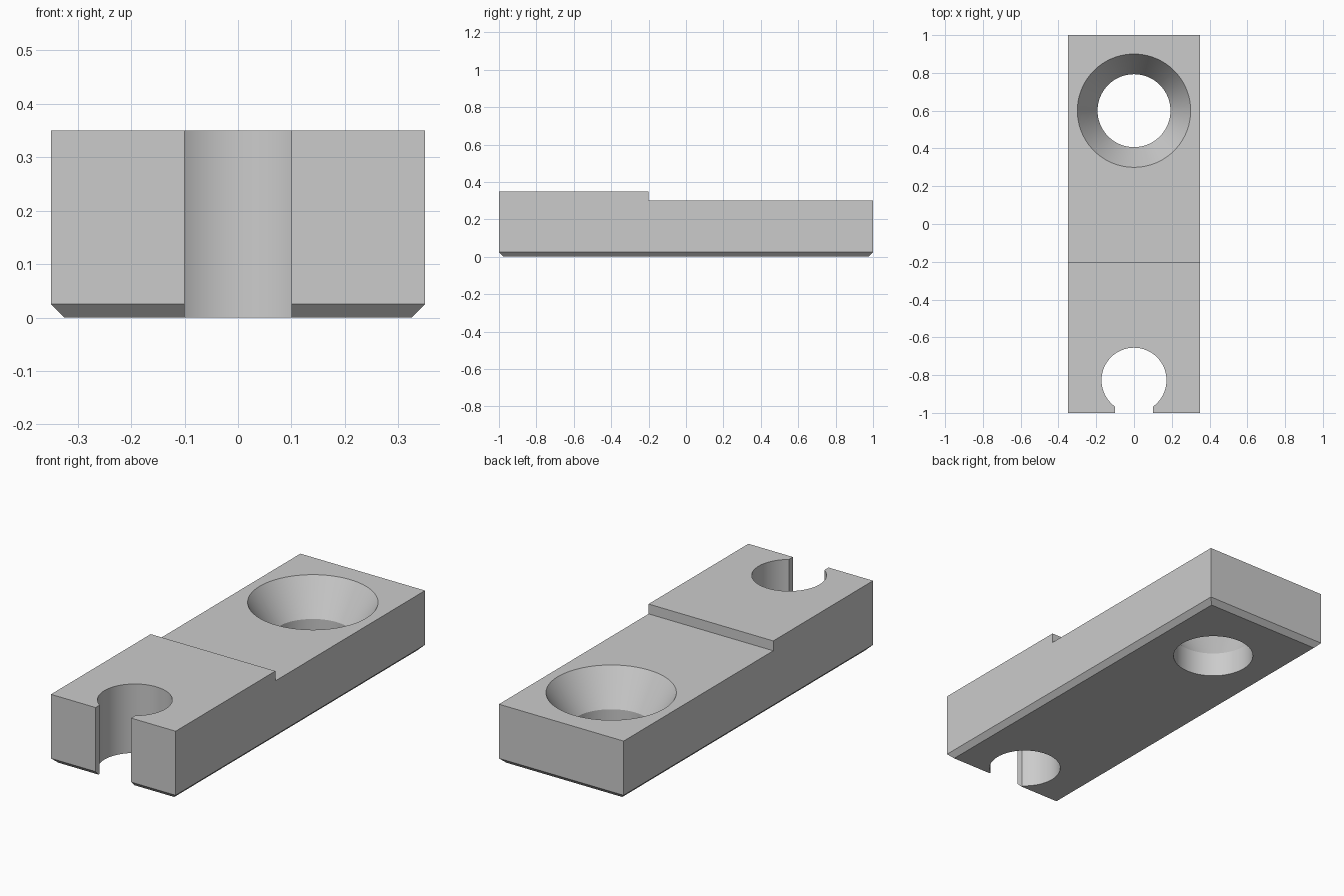
import bpy, bmesh, math
from mathutils import Matrix

cube = bpy.data.objects.get("Cube")
if cube:
    bpy.data.objects.remove(cube, do_unlink=True)

HALF_W = 0.35
CHAMFER = 0.025
SEGMENTS = 96

grey = bpy.data.materials.new("plain_grey")
grey.use_nodes = True
colour = (0.6, 0.6, 0.6, 1)
grey.diffuse_color = colour
grey.node_tree.nodes["Principled BSDF"].inputs["Base Color"].default_value = colour


def make_object(name, bm):
    bmesh.ops.recalc_face_normals(bm, faces=bm.faces)
    mesh = bpy.data.meshes.new(name)
    bm.to_mesh(mesh)
    bm.free()
    mesh.materials.append(grey)
    obj = bpy.data.objects.new(name, mesh)
    bpy.context.collection.objects.link(obj)
    return obj


def frustum(name, y, z0, z1, r0, r1):
    bm = bmesh.new()
    bmesh.ops.create_cone(bm, cap_ends=True, segments=SEGMENTS, radius1=r0, radius2=r1,
                          depth=z1 - z0, matrix=Matrix.Translation((0, y, (z0 + z1) / 2)))
    return make_object(name, bm)


# Stepped plate: side profile extruded across the width
bm = bmesh.new()
profile = [(-1, 0), (1, 0), (1, 0.3), (-0.2, 0.3), (-0.2, 0.35), (-1, 0.35)]
side = bm.faces.new([bm.verts.new((-HALF_W, y, z)) for y, z in profile])
new = bmesh.ops.extrude_face_region(bm, geom=[side])["geom"]
bmesh.ops.translate(bm, vec=(2 * HALF_W, 0, 0),
                    verts=[v for v in new if isinstance(v, bmesh.types.BMVert)])
bmesh.ops.recalc_face_normals(bm, faces=bm.faces)

# Chamfer around the underside
bottom = [e for e in bm.edges if all(v.co.z < 0.001 for v in e.verts)]
bmesh.ops.bevel(bm, geom=bottom, offset=CHAMFER, segments=1, affect='EDGES')
plate = make_object("mounting_plate", bm)

# Open slot to the front edge
bm = bmesh.new()
bmesh.ops.create_cube(bm, size=1, matrix=Matrix.Translation((0, -1, 0.2))
                      @ Matrix.Diagonal((0.2, 0.35, 0.8, 1)))
cutters = [make_object("slot_cutter", bm)]

# Keyhole bore, screw hole and its countersink (cone carried past the top face)
sink_z, sink_r, top_r = 0.125, 0.193, 0.3
slope = (top_r - sink_r) / (0.3 - sink_z)
cutters += [
    frustum("keyhole_cutter", -0.827, -0.2, 0.6, 0.172, 0.172),
    frustum("screw_hole_cutter", 0.6, -0.2, 0.2, sink_r, sink_r),
    frustum("countersink_cutter", 0.6, sink_z, 0.4, sink_r, top_r + slope * 0.1),
]

bpy.ops.object.select_all(action='DESELECT')
plate.select_set(True)
bpy.context.view_layer.objects.active = plate
for cutter in cutters:
    cut = plate.modifiers.new(cutter.name, 'BOOLEAN')
    cut.operation = 'DIFFERENCE'
    cut.solver = 'EXACT'
    cut.object = cutter
    bpy.ops.object.modifier_apply(modifier=cut.name)
    bpy.data.objects.remove(cutter, do_unlink=True)

bpy.ops.object.shade_smooth_by_angle(angle=math.radians(25))
